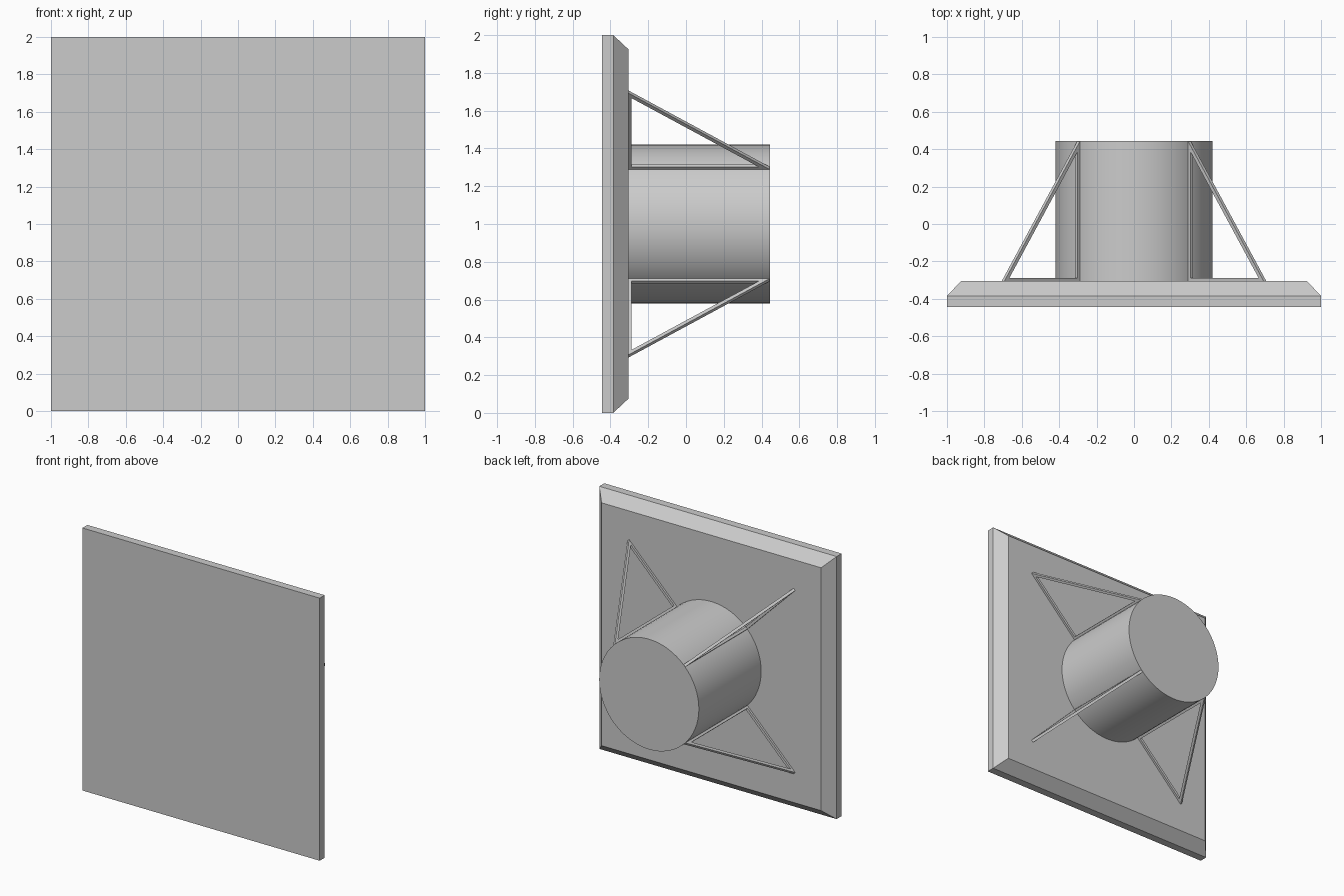
import bpy, bmesh, math
from mathutils import Vector

cube = bpy.data.objects.get("Cube")
if cube:
    bpy.data.objects.remove(cube, do_unlink=True)

grey = bpy.data.materials.new("light_grey")
grey.use_nodes = True
COLOUR = (0.6, 0.6, 0.6, 1)
grey.diffuse_color = COLOUR
grey.node_tree.nodes["Principled BSDF"].inputs["Base Color"].default_value = COLOUR

MID_Z = 1.0        # height of the shared axis
FRONT, RIM, BACK, END = -0.445, -0.385, -0.305, 0.445
RADIUS, REACH = 0.42, 0.99


def finish(bm, name):
    bmesh.ops.recalc_face_normals(bm, faces=bm.faces)
    mesh = bpy.data.meshes.new(name)
    bm.to_mesh(mesh)
    bm.free()
    mesh.materials.append(grey)
    obj = bpy.data.objects.new(name, mesh)
    bpy.context.collection.objects.link(obj)
    return obj


def bridge(bm, a, b):
    for i in range(len(a)):
        j = (i + 1) % len(a)
        bm.faces.new((a[i], a[j], b[j], b[i]))


# Square plate with a chamfered back edge
bm = bmesh.new()
rings = []
for y, half in ((FRONT, 1.0), (RIM, 1.0), (BACK, 0.925)):
    rings.append([bm.verts.new((sx * half, y, MID_Z + sz * half))
                  for sx, sz in ((-1, -1), (1, -1), (1, 1), (-1, 1))])
for a, b in zip(rings, rings[1:]):
    bridge(bm, a, b)
bm.faces.new(rings[0])
bm.faces.new(rings[-1])
finish(bm, "square_plate")

# Round post behind the plate
bpy.ops.mesh.primitive_cylinder_add(vertices=64, radius=RADIUS, depth=END - BACK,
                                    location=(0, (BACK + END) / 2, MID_Z),
                                    rotation=(math.pi / 2, 0, 0))
post = bpy.context.object
post.name = "round_post"
post.data.materials.append(grey)
bpy.ops.object.shade_smooth_by_angle(angle=math.radians(30))


# Open triangular braces on the diagonals
def brace(name, angle, width=0.02, thick=0.02):
    inner = RADIUS - 0.003
    outer = [(inner, BACK), (REACH, BACK), (inner, END)]
    run, rise = REACH - inner, END - BACK
    slope = math.hypot(run, rise)
    # hole corners lie one bar width inside each side
    r0, y0 = inner + width, BACK + width * 0.8
    hole = [(r0, y0),
            (REACH - (y0 - BACK) * run / rise - width * slope / rise, y0),
            (r0, END - width * rise / run - width * slope / run)]
    out = Vector((math.cos(angle), 0, math.sin(angle)))
    side = Vector((-math.sin(angle), 0, math.cos(angle)))
    bm = bmesh.new()

    def loop(points, offset):
        return [bm.verts.new(out * r + side * offset + Vector((0, y, MID_Z)))
                for r, y in points]

    loops = [loop(outer, -thick / 2), loop(outer, thick / 2),
             loop(hole, thick / 2), loop(hole, -thick / 2)]
    for i in range(4):
        bridge(bm, loops[i], loops[(i + 1) % 4])
    finish(bm, name)


for i, name in enumerate(("upper_left", "upper_right", "lower_right", "lower_left")):
    brace(name + "_brace", math.radians(45 + 90 * i))
